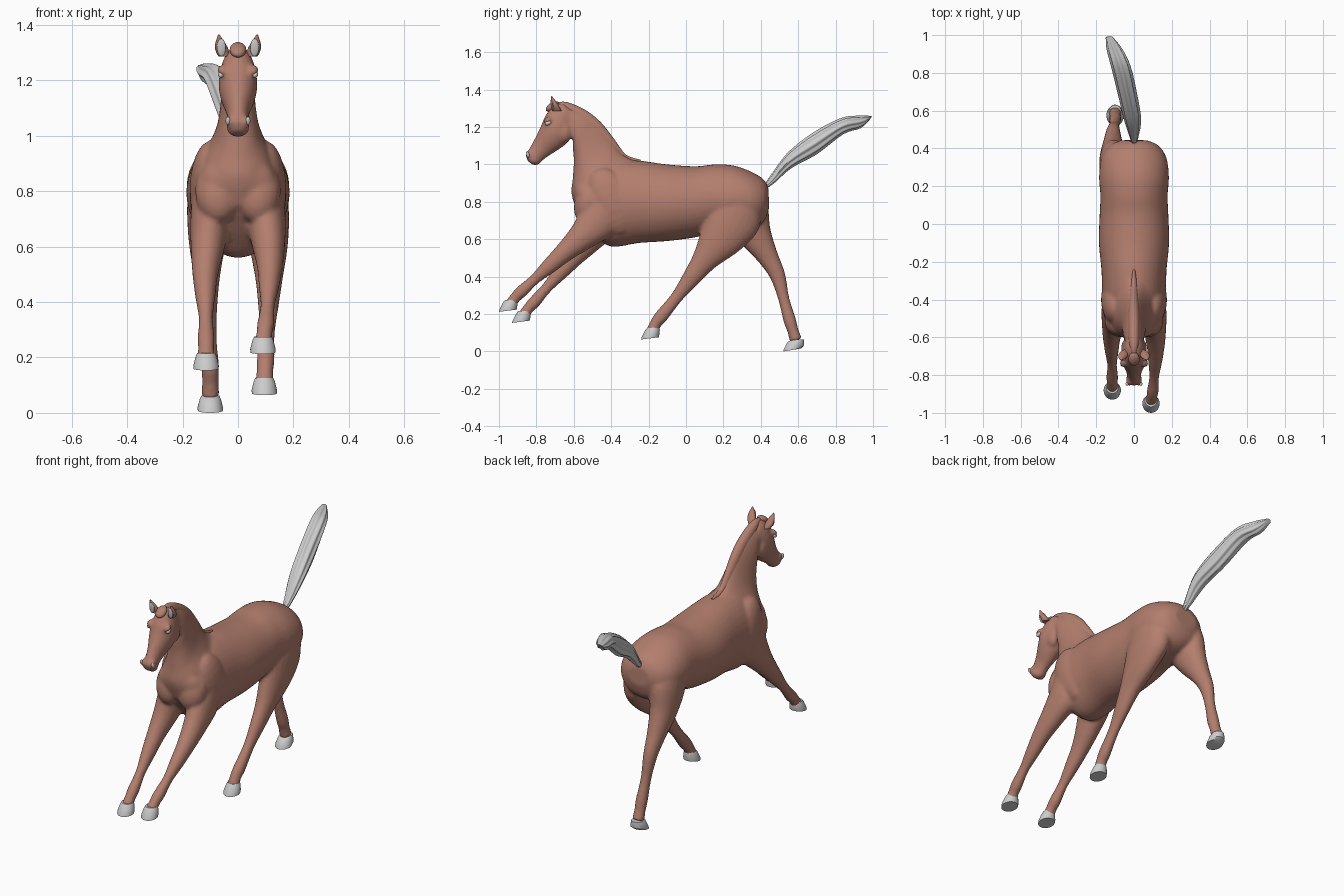
import bpy, bmesh, math
from mathutils import Vector, Matrix

brown = bpy.data.materials.new("brown_coat")
brown.diffuse_color = (0.45, 0.21, 0.155, 1)


def spline(pts, steps):
    """Catmull-Rom interpolation of equal-length tuples."""
    out = []
    for i in range(len(pts) - 1):
        a, b, c, d = pts[max(i - 1, 0)], pts[i], pts[i + 1], pts[min(i + 2, len(pts) - 1)]
        for s in range(steps):
            t = s / steps
            out.append([0.5 * (2 * q + (r - p) * t + (2 * p - 5 * q + 4 * r - u) * t * t
                               + (3 * q - p - 3 * r + u) * t ** 3) for p, q, r, u in zip(a, b, c, d)])
    return out + [list(pts[-1])]


def loft(bm, rings, steps=4, n=24, pear=0.0, ridges=0):
    """Rings are (x, y1, z1, y2, z2, half_width): an ellipse between two profile points."""
    loops = []
    for x, y1, z1, y2, z2, w in (spline(rings, steps) if steps > 1 else rings):
        top, low = Vector((x, y1, z1)), Vector((x, y2, z2))
        c, h = (top + low) / 2, (top - low) / 2
        loop = []
        for k in range(n):
            a = 2 * math.pi * k / n
            f = 1 + (0.09 * math.cos(ridges * a) if ridges else 0)
            side = w * math.sin(a) * (1 - pear * math.cos(a))
            loop.append(bm.verts.new(c + (h * math.cos(a) + Vector((side, 0, 0))) * f))
        loops.append(loop)
    for a, b in zip(loops, loops[1:]):
        for k in range(n):
            bm.faces.new((a[k], a[(k + 1) % n], b[(k + 1) % n], b[k]))
    bm.faces.new(loops[0])
    bm.faces.new(loops[-1])


def limb(bm, pts):
    """Points are (y, z, radius, x, half_width) along a leg."""
    rings = []
    for i, (y, z, r, x, w) in enumerate(pts):
        a, b = pts[max(i - 1, 0)], pts[min(i + 1, len(pts) - 1)]
        t = Vector((b[0] - a[0], b[1] - a[1])).normalized()
        rings.append((x, y - t.y * r, z + t.x * r, y + t.y * r, z - t.x * r, w))
    loft(bm, rings)


def ball(bm, loc, size, tilt=0.0):
    m = Matrix.Translation(loc) @ Matrix.Rotation(tilt, 4, 'X') @ Matrix.Diagonal((*size, 1))
    bmesh.ops.create_uvsphere(bm, u_segments=20, v_segments=12, radius=1, matrix=m)


def finish(name, bm, mat=None, angle=50):
    bmesh.ops.recalc_face_normals(bm, faces=bm.faces)
    me = bpy.data.meshes.new(name)
    bm.to_mesh(me)
    bm.free()
    ob = bpy.data.objects.new(name, me)
    bpy.context.collection.objects.link(ob)
    if mat:
        me.materials.append(mat)
    bpy.ops.object.select_all(action='DESELECT')
    ob.select_set(True)
    bpy.context.view_layer.objects.active = ob
    bpy.ops.object.shade_smooth_by_angle(angle=math.radians(angle))
    return ob


# Coat: barrel from chest to rump
bm = bmesh.new()
loft(bm, [(0, *r) for r in [
    (-.605, .88, -.60, .80, .05), (-.57, .93, -.565, .73, .125), (-.48, .97, -.48, .62, .16),
    (-.38, 1.02, -.40, .56, .168), (-.25, 1.02, -.25, .58, .172), (-.1, 1.0, -.1, .59, .186),
    (.05, .99, .05, .61, .182), (.15, 1.0, .15, .635, .178), (.25, .995, .25, .64, .185),
    (.34, .965, .36, .66, .172), (.41, .925, .42, .70, .13), (.44, .88, .445, .77, .07)]], n=40)
# Neck
loft(bm, [(0, *r) for r in [
    (-.655, 1.325, -.60, 1.19, .045), (-.54, 1.285, -.605, 1.10, .057), (-.46, 1.22, -.60, 1.02, .062),
    (-.39, 1.13, -.605, .93, .078), (-.33, 1.05, -.612, .84, .115), (-.26, 1.015, -.58, .74, .15)]],
    pear=.3, n=32)
# Head
loft(bm, [(0, *r) for r in [
    (-.655, 1.33, -.59, 1.22, .04), (-.71, 1.315, -.605, 1.16, .06), (-.752, 1.26, -.635, 1.115, .07),
    (-.778, 1.20, -.68, 1.08, .062), (-.807, 1.14, -.73, 1.048, .044), (-.838, 1.085, -.765, 1.022, .037),
    (-.856, 1.05, -.785, 1.002, .041), (-.845, 1.015, -.81, .995, .028)]], n=32)
for s in (-1, 1):
    ball(bm, (s * .033, -.655, 1.175), (.035, .05, .06))         # cheek
    ball(bm, (s * .055, -.738, 1.238), (.02, .025, .016), .6)    # brow
    ball(bm, (s * .026, -.836, 1.05), (.018, .02, .024))         # nostril rim
    ball(bm, (s * .07, -.52, .80), (.085, .075, .12), -.3)       # breast muscle
    ball(bm, (s * .10, -.40, .80), (.075, .12, .19), .4)         # shoulder
# Front legs
limb(bm, [(-.42, .80, .11, .095, .07), (-.47, .70, .11, .10, .072), (-.56, .61, .076, .11, .06),
          (-.65, .53, .054, .115, .047), (-.73, .457, .042, .112, .037), (-.81, .385, .029, .107, .026),
          (-.88, .32, .033, .10, .031), (-.915, .285, .029, .095, .029), (-.938, .25, .032, .09, .034)])
limb(bm, [(-.42, .80, .11, -.095, .07), (-.46, .69, .11, -.10, .072), (-.53, .59, .076, -.11, .06),
          (-.60, .505, .054, -.118, .047), (-.67, .425, .042, -.118, .037), (-.745, .34, .029, -.116, .026),
          (-.81, .265, .033, -.115, .031), (-.843, .23, .029, -.115, .029), (-.868, .19, .032, -.115, .034)])
# Hind legs
limb(bm, [(.30, .85, .11, .09, .085), (.25, .72, .155, .10, .084), (.19, .61, .122, .11, .07),
          (.10, .49, .07, .112, .05), (.03, .395, .05, .11, .038), (-.05, .29, .033, .105, .028),
          (-.13, .19, .036, .10, .032), (-.162, .15, .031, .097, .03), (-.18, .105, .034, .095, .034)])
limb(bm, [(.28, .85, .11, -.09, .085), (.32, .74, .125, -.10, .084), (.37, .62, .09, -.11, .068),
          (.435, .51, .058, -.112, .05), (.49, .405, .042, -.11, .037), (.523, .28, .03, -.105, .028),
          (.555, .165, .034, -.10, .032), (.572, .11, .03, -.10, .03), (.588, .06, .034, -.10, .034)])
coat = finish("horse_body", bm, brown)
# Fuse the parts into one smooth skin
mod = coat.modifiers.new("fuse", 'REMESH')
mod.mode, mod.voxel_size, mod.use_smooth_shade = 'VOXEL', 0.009, True
sm = coat.modifiers.new("soften", 'SMOOTH')
sm.factor, sm.iterations = 0.5, 6
for m in ("fuse", "soften"):
    bpy.ops.object.modifier_apply(modifier=m)

# Mane along the crest, and forelock between the ears
bm = bmesh.new()
loft(bm, [(0, *r) for r in [
    (-.70, 1.328, -.67, 1.29, .012), (-.64, 1.334, -.62, 1.26, .026), (-.54, 1.292, -.555, 1.21, .03),
    (-.455, 1.225, -.49, 1.14, .03), (-.38, 1.13, -.43, 1.06, .026), (-.32, 1.052, -.36, 1.0, .02),
    (-.24, 1.024, -.26, .99, .008)]])
finish("mane", bm, brown)
bm = bmesh.new()
ball(bm, (0, -.715, 1.31), (.03, .04, .02), .6)
finish("forelock", bm, brown)

# Tail with long ridges of hair
bm = bmesh.new()
loft(bm, [(0, .425, .90, .435, .875, .012), (0, .45, .935, .475, .905, .022),
          (-.008, .545, 1.06, .565, .985, .042), (-.035, .68, 1.165, .70, 1.06, .047),
          (-.07, .83, 1.245, .84, 1.165, .048), (-.105, .93, 1.258, .93, 1.195, .038),
          (-.13, .995, 1.258, .98, 1.235, .018)], n=48, ridges=8)
finish("tail", bm)

# Hooves, placed by the bottom of the toe
for name, x, y, z in [("front_right_hoof", .09, -1.0, .212), ("front_left_hoof", -.115, -.93, .153),
                      ("hind_right_hoof", .095, -.24, .064), ("hind_left_hoof", -.10, .52, 0)]:
    bm = bmesh.new()
    up = .012 if y < .5 else .016
    back = .012 if y > .5 else 0
    loft(bm, [(x, y, z, y + .095, z + up, .045),
              (x, y + .003, z + .012, y + .097 + back, z + up + .012, .046),
              (x, y + .022, z + .05, y + .1 + back, z + .05, .038),
              (x, y + .032 + back, z + .062, y + .098 + back, z + .064, .032)], steps=1, n=28)
    finish(name, bm, angle=40)

# Ears, inner ears, eyes and nostrils, mirrored
for s, side in ((-1, "left"), (1, "right")):
    bm = bmesh.new()
    loft(bm, [(s * .05, -.71, 1.285, -.665, 1.285, .02), (s * .058, -.715, 1.315, -.675, 1.305, .024),
              (s * .064, -.72, 1.338, -.69, 1.33, .018), (s * .069, -.722, 1.365, -.715, 1.363, .003)], n=16)
    finish(side + "_ear", bm, brown)
    bm = bmesh.new()
    ball(bm, (s * .06, -.717, 1.318), (.016, .006, .032), .12)
    finish(side + "_inner_ear", bm)
    bm = bmesh.new()
    ball(bm, (s * .061, -.737, 1.222), (.012, .018, .012), .4)
    finish(side + "_eye", bm)
    bm = bmesh.new()
    ball(bm, (s * .036, -.846, 1.053), (.009, .009, .016), .3)
    finish(side + "_nostril", bm)
